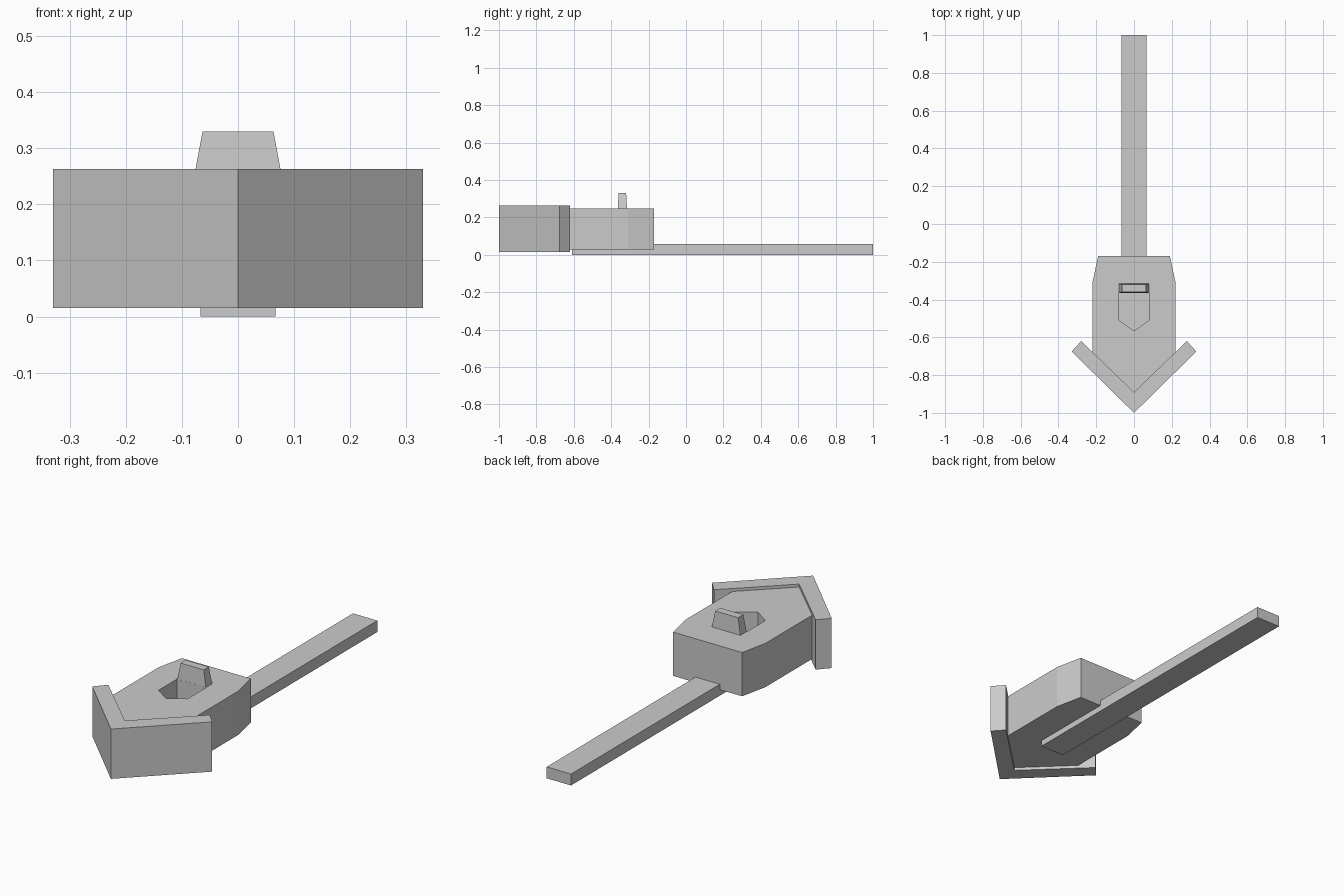
import bpy
import bmesh

cube = bpy.data.objects.get("Cube")
if cube:
    bpy.data.objects.remove(cube, do_unlink=True)

grey = bpy.data.materials.new("plain grey")
grey.use_nodes = True
grey.diffuse_color = (0.6, 0.6, 0.6, 1)
grey.node_tree.nodes["Principled BSDF"].inputs["Base Color"].default_value = (0.6, 0.6, 0.6, 1)


def mirrored(half):
    """Complete a half outline (x >= 0) across the centre line."""
    return half + [(-x, y) for x, y in reversed(half) if x > 0]


def prism(name, outline, bottom, top):
    """Extrude a flat outline between two heights."""
    bm = bmesh.new()
    base = bm.faces.new([bm.verts.new((x, y, bottom)) for x, y in outline])
    moved = bmesh.ops.extrude_face_region(bm, geom=[base])["geom"]
    for item in moved:
        if isinstance(item, bmesh.types.BMVert):
            item.co.z = top
    bmesh.ops.recalc_face_normals(bm, faces=bm.faces)
    mesh = bpy.data.meshes.new(name)
    bm.to_mesh(mesh)
    bm.free()
    mesh.materials.append(grey)
    obj = bpy.data.objects.new(name, mesh)
    bpy.context.collection.objects.link(obj)
    return obj


# Hull with a pointed front and a slightly tapered back
hull = prism("hull", mirrored([(0, -0.89), (0.22, -0.68), (0.22, -0.31), (0.19, -0.17)]), 0.03, 0.248)

# Pointed cockpit pocket cut into the deck
cutter = prism("pocket_cutter", mirrored([(0, -0.565), (0.08, -0.51), (0.08, -0.365)]), 0.09, 0.4)
cutter.hide_render = True
cut = hull.modifiers.new("pocket", "BOOLEAN")
cut.operation = "DIFFERENCE"
cut.solver = "EXACT"
cut.object = cutter
bpy.context.view_layer.objects.active = hull
bpy.ops.object.modifier_apply(modifier=cut.name)
bpy.data.objects.remove(cutter, do_unlink=True)

# V-shaped guard wrapped around the front
guard = mirrored([(0, -1), (0.33, -0.675), (0.28, -0.62)])
guard.insert(3, (0, -0.89))
prism("front_guard", guard, 0.015, 0.263)

# Long flat tail plank running under the hull
prism("tail_plank", [(-0.067, -0.61), (0.067, -0.61), (0.067, 1), (-0.067, 1)], 0, 0.057)

# Tapered backrest behind the pocket
backrest = prism("backrest", [(-0.08, -0.365), (0.08, -0.365), (0.08, -0.315), (-0.08, -0.315)], 0.24, 0.33)
for v in backrest.data.vertices:
    if v.co.z > 0.3:
        v.co.x *= 0.79
        v.co.y = -0.34 + (v.co.y + 0.34) * 0.8
